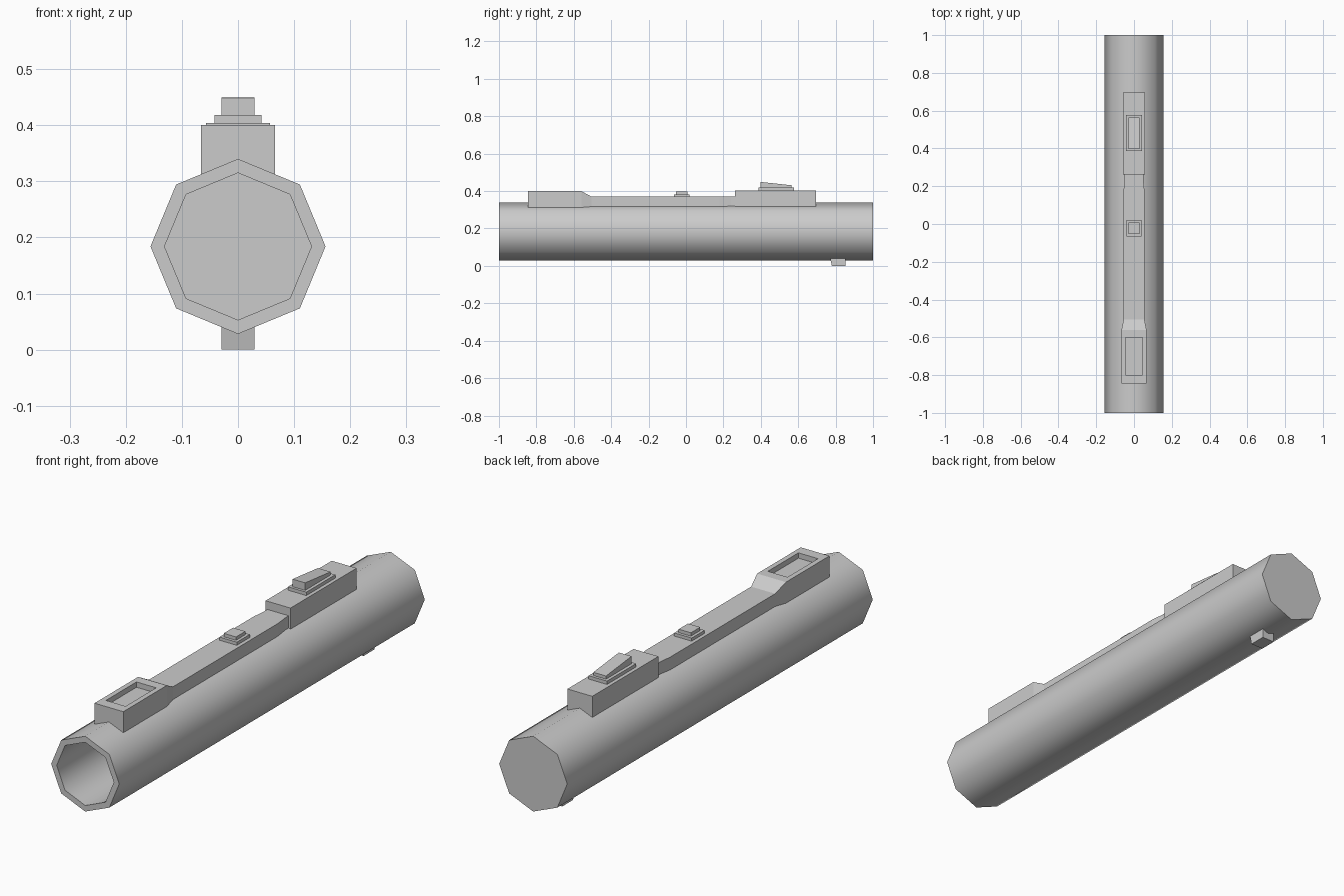
import bpy, bmesh, math

if "Cube" in bpy.data.objects:
    bpy.data.objects.remove(bpy.data.objects["Cube"])

CZ = 0.184          # tube axis height
R_OUT, R_IN = 0.156, 0.131


def loft(name, rings, smooth=False, edit=None):
    """Skin a list of equal-length point rings and cap both ends."""
    bm = bmesh.new()
    loops = [[bm.verts.new(p) for p in ring] for ring in rings]
    n = len(rings[0])
    for a, b in zip(loops, loops[1:]):
        for i in range(n):
            j = (i + 1) % n
            bm.faces.new((a[i], a[j], b[j], b[i]))
    bm.faces.new(loops[0])
    bm.faces.new(loops[-1])
    bmesh.ops.recalc_face_normals(bm, faces=bm.faces[:])
    if edit:
        edit(bm)
    mesh = bpy.data.meshes.new(name)
    bm.to_mesh(mesh)
    bm.free()
    obj = bpy.data.objects.new(name, mesh)
    bpy.context.collection.objects.link(obj)
    if smooth:
        bpy.context.view_layer.objects.active = obj
        obj.select_set(True)
        bpy.ops.object.shade_smooth_by_angle(angle=math.radians(60))
        obj.select_set(False)
    return obj


def octagon(r, y):
    return [(r * math.sin(k * math.pi / 4), y, CZ + r * math.cos(k * math.pi / 4))
            for k in range(8)]


def saddle(y, w, top):
    """Rail section whose V-shaped underside sits just inside the tube wall."""
    low = 0.335 - 0.414 * w
    return [(-w, y, top), (-w, y, low), (0, y, 0.335), (w, y, low), (w, y, top)]


def block(name, w, z0, bottom, top, front_z, back_z):
    """Block with separate bottom/top y ranges and a sloped top."""
    return loft(name, [
        [(x, bottom[0], z0), (x, bottom[1], z0), (x, top[1], back_z), (x, top[0], front_z)]
        for x in (-w, w)])


def sink_recess(bm):
    """Cut the rectangular pocket into the front block's top face."""
    face = next(f for f in bm.faces
                if f.normal.z > 0.99 and f.calc_center_median().y < -0.6)
    bmesh.ops.inset_region(bm, faces=[face], thickness=0.02, use_even_offset=True)
    for v in face.verts:
        v.co.x = math.copysign(0.045, v.co.x)
        v.co.y = -0.80 if v.co.y < -0.7 else -0.60
    new = bmesh.ops.extrude_discrete_faces(bm, faces=[face])["faces"]
    bmesh.ops.translate(bm, verts=new[0].verts[:], vec=(0, 0, -0.022))


# Hollow tube, open at the front and closed at the back
loft("tube", [octagon(R_OUT, 1), octagon(R_OUT, -1),
              octagon(R_IN, -1), octagon(R_IN, 0.97)], smooth=True)

# Front block tapering into the slim rail
loft("top_rail", [saddle(-0.845, 0.066, 0.40), saddle(-0.56, 0.066, 0.40),
                  saddle(-0.505, 0.055, 0.37), saddle(0.18, 0.055, 0.37),
                  saddle(0.24, 0.049, 0.37), saddle(0.28, 0.049, 0.37)],
     edit=sink_recess)

# Rear block
loft("rear_block", [saddle(0.262, 0.057, 0.404), saddle(0.695, 0.057, 0.404)])

# Middle button
block("middle_button_base", 0.04, 0.365, (-0.065, 0.02), (-0.065, 0.02), 0.383, 0.383)
block("middle_button", 0.028, 0.38, (-0.053, 0.008), (-0.053, 0.008), 0.397, 0.397)

# Rear switch with a sloping top
block("rear_switch_base", 0.042, 0.40, (0.387, 0.577), (0.387, 0.577), 0.418, 0.418)
block("rear_switch", 0.029, 0.415, (0.398, 0.565), (0.398, 0.565), 0.449, 0.431)

# Lug underneath
block("bottom_lug", 0.029, 0.0, (0.78, 0.852), (0.77, 0.852), 0.045, 0.045)
